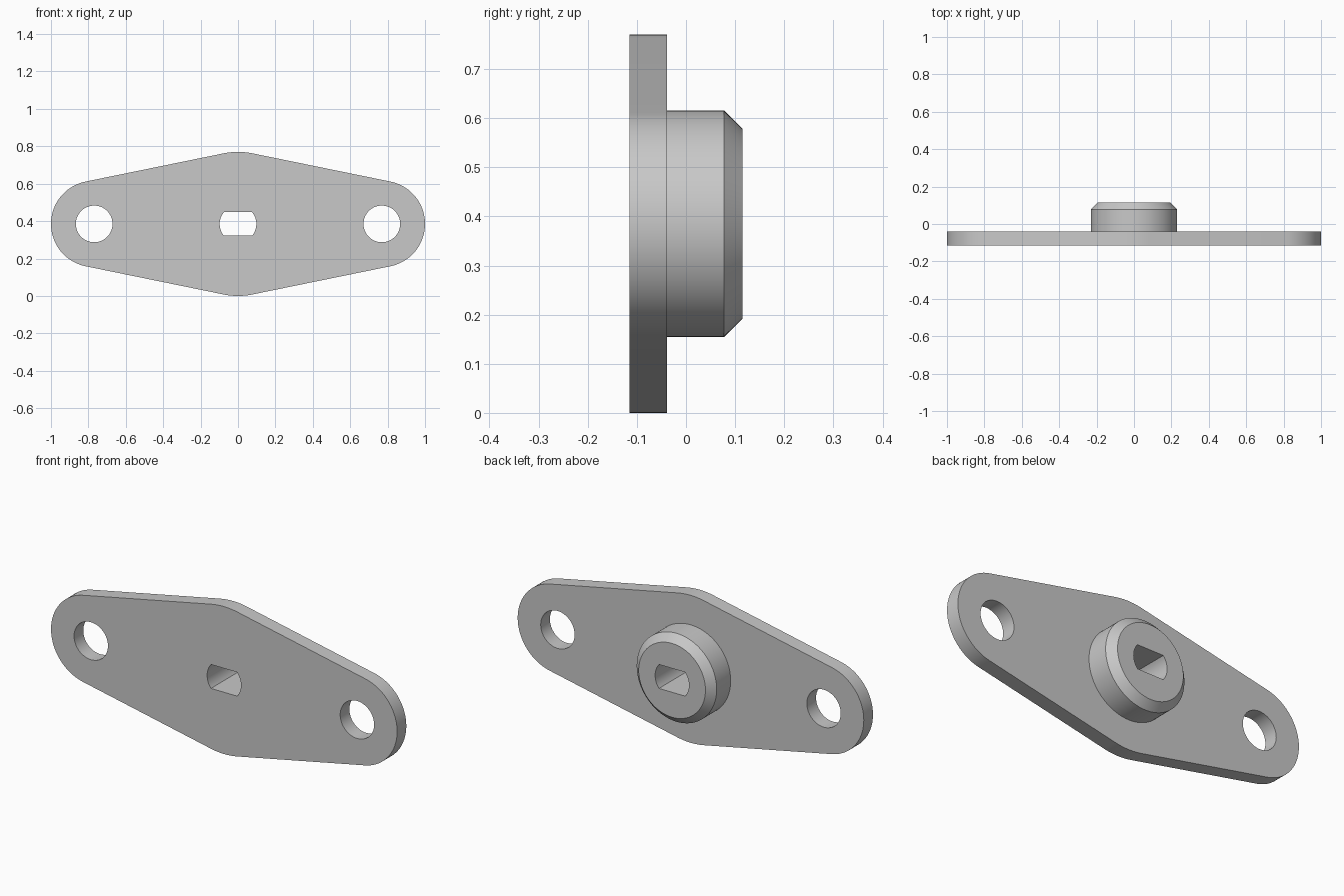
import bpy
import bmesh
from math import sin, cos, pi, asin, acos, radians

cube = bpy.data.objects.get("Cube")
if cube:
    bpy.data.objects.remove(cube, do_unlink=True)

MID_Z = 0.385
FRONT, SEAT, SHOULDER, BACK = -0.115, -0.039, 0.077, 0.115
MID_R, END_R, END_X = 0.385, 0.231, 0.769
HOLE_R, SLOT_HALF = 0.098, 0.0625

grey = bpy.data.materials.new("plain_grey")
grey.use_nodes = True
GREY = (0.58, 0.58, 0.58, 1)
grey.diffuse_color = GREY
grey.node_tree.nodes["Principled BSDF"].inputs["Base Color"].default_value = GREY


def arc(cx, r, start, end, n):
    """Points (x, z) along an arc, both ends included."""
    return [(cx + r * cos(start + (end - start) * i / n),
             r * sin(start + (end - start) * i / n)) for i in range(n + 1)]


def circle(cx, r, n=64):
    return arc(cx, r, 0, 2 * pi, n)[:-1]


def ring(bm, points, y):
    """Closed loop of edges at depth y."""
    verts = [bm.verts.new((x, y, z + MID_Z)) for x, z in points]
    for a, b in zip(verts, verts[1:] + verts[:1]):
        bm.edges.new((a, b))
    return verts


def wall(bm, a, b):
    for i in range(len(a)):
        j = (i + 1) % len(a)
        bm.faces.new((a[i], a[j], b[j], b[i]))


def cap(bm, loops):
    """Flat face bounded by an outer loop and any hole loops."""
    edges = [bm.edges.get((a, b)) for loop in loops
             for a, b in zip(loop, loop[1:] + loop[:1])]
    bmesh.ops.triangle_fill(bm, edges=edges, use_beauty=True)


def finish(bm, name):
    bmesh.ops.recalc_face_normals(bm, faces=bm.faces[:])
    bmesh.ops.dissolve_limit(bm, angle_limit=radians(0.1),
                             verts=[], edges=bm.edges[:])
    mesh = bpy.data.meshes.new(name)
    bm.to_mesh(mesh)
    bm.free()
    mesh.materials.append(grey)
    obj = bpy.data.objects.new(name, mesh)
    bpy.context.collection.objects.link(obj)
    bpy.ops.object.select_all(action="DESELECT")
    obj.select_set(True)
    bpy.context.view_layer.objects.active = obj
    bpy.ops.object.shade_smooth_by_angle(angle=radians(30))
    return obj


# Outline: two end arcs and two middle arcs joined by tangent lines
tilt = acos((MID_R - END_R) / END_X)
outline = (arc(END_X, END_R, -tilt, tilt, 40)
           + arc(0, MID_R, tilt, pi - tilt, 12)
           + arc(-END_X, END_R, pi - tilt, pi + tilt, 40)
           + arc(0, MID_R, pi + tilt, 2 * pi - tilt, 12))

# Slot: circle with flat top and bottom
s = asin(SLOT_HALF / HOLE_R)
slot = arc(0, HOLE_R, -s, s, 16) + arc(0, HOLE_R, pi - s, pi + s, 16)

# Flange plate with two bolt holes and the slot
bm = bmesh.new()
shapes = [outline, circle(END_X, HOLE_R), circle(-END_X, HOLE_R), slot]
front = [ring(bm, p, FRONT) for p in shapes]
back = [ring(bm, p, SEAT) for p in shapes[:3] + [circle(0, END_R, 96)]]
slot_seat = ring(bm, slot, SEAT)
for a, b in zip(front[:3], back[:3]):
    wall(bm, a, b)
wall(bm, front[3], slot_seat)
cap(bm, front)
cap(bm, back)

# Chamfered hub on the back, joined to the plate, with the slot through it
rings = [back[3]] + [ring(bm, circle(0, r, 96), y)
                     for r, y in ((END_R, SHOULDER), (END_R - 0.038, BACK))]
slot_back = ring(bm, slot, BACK)
for a, b in zip(rings, rings[1:]):
    wall(bm, a, b)
wall(bm, slot_seat, slot_back)
cap(bm, [rings[-1], slot_back])
finish(bm, "flange_plate_with_hub")
